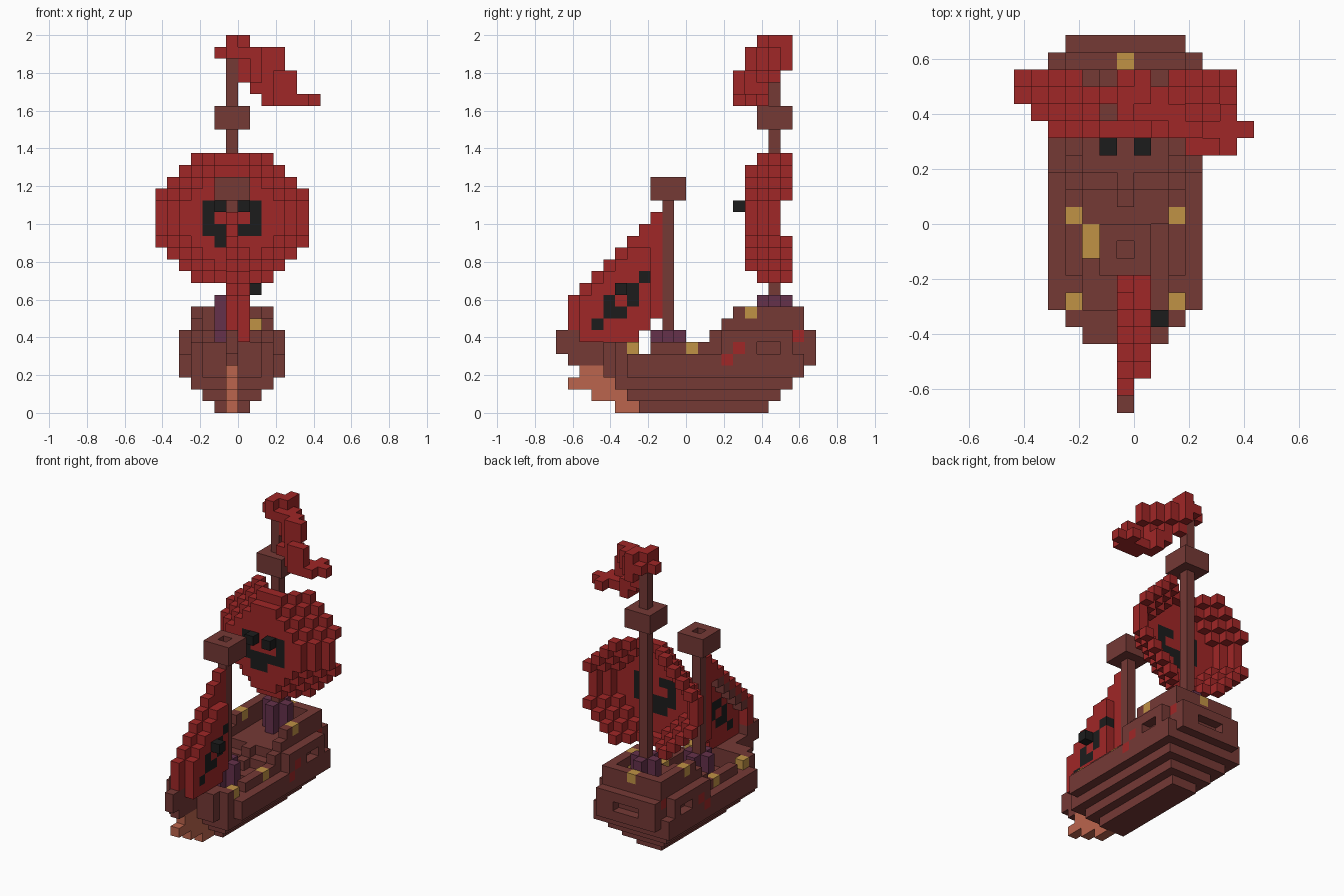
import bpy
import bmesh
from mathutils import Vector

if "Cube" in bpy.data.objects:
    bpy.data.objects.remove(bpy.data.objects["Cube"])

U = 1 / 16                                 # edge of one block
ORIGIN = Vector((-7 * U, -11 * U, 0))      # corner of block (0, 0, 0)
MID = 6                                    # centre column of the ship
MAIN, FORE = 18, 9                         # rows of the two masts


def material(name, rgb):
    m = bpy.data.materials.new(name)
    m.use_nodes = True
    m.diffuse_color = (*rgb, 1)
    bsdf = m.node_tree.nodes["Principled BSDF"]
    bsdf.inputs["Base Color"].default_value = (*rgb, 1)
    bsdf.inputs["Roughness"].default_value = 1
    return m


WOOD = material("dark wood", (.178, .041, .036))
RED = material("red cloth", (.35, .02, .02))
GOLD = material("gold", (.53, .29, .06))
TAN = material("pale wood", (.5, .13, .075))
BLACK = material("black", (.012, .012, .012))
PURPLE = material("purple", (.13, .031, .07))


def box(x0, x1, y0, y1, z0, z1):
    """All blocks in an inclusive range."""
    return {(x, y, z) for x in range(x0, x1 + 1)
            for y in range(y0, y1 + 1) for z in range(z0, z1 + 1)}


def build(name, cells, base, accent=None, marked=()):
    """Skin a set of blocks with their outward faces; marked blocks get the accent."""
    bm = bmesh.new()
    corners = {}

    def vert(p):
        if p not in corners:
            corners[p] = bm.verts.new(ORIGIN + Vector(p) * U)
        return corners[p]

    for c in sorted(cells):
        for axis in range(3):
            for side in (0, 1):
                n = list(c)
                n[axis] += 2 * side - 1
                if tuple(n) in cells:
                    continue
                a, b = (axis + 1) % 3, (axis + 2) % 3
                loop = []
                for da, db in ((0, 0), (1, 0), (1, 1), (0, 1)):
                    p = list(c)
                    p[axis] += side
                    p[a] += da
                    p[b] += db
                    loop.append(vert(tuple(p)))
                face = bm.faces.new(loop if side else loop[::-1])
                face.material_index = int(c in marked)
    mesh = bpy.data.meshes.new(name)
    bm.to_mesh(mesh)
    bm.free()
    mesh.materials.append(base)
    if accent:
        mesh.materials.append(accent)
    ob = bpy.data.objects.new(name, mesh)
    bpy.context.collection.objects.link(ob)
    return ob


# Hull: stepped layers that widen upward, tapering at the bow
hull = set()
for z in range(5):
    for y in range(max(7 - z, 4), 18 + z):
        half = min(z + 1, 4, y - 2, 3 if y == 21 else 4)
        hull |= box(MID - half, MID + half, y, y, z, z)
hull -= box(4, 8, 6, 10, 4, 4)             # sunken main deck
hull |= box(4, 8, 4, 4, 5, 5) | box(3, 9, 5, 5, 5, 5)

# Prow blade
hull |= box(MID, MID, 1, 4, 4, 5) | box(MID, MID, 0, 0, 5, 6) | box(MID, MID, 1, 1, 6, 6)

# Stern castle: raised deck, wide stair, and rails around an open top
hull |= box(4, 8, 13, 20, 5, 5) | box(4, 8, 14, 20, 6, 6)
hull |= box(MID, MID, 12, 12, 5, 5) | box(MID, MID, 13, 13, 6, 6)
hull |= box(3, 9, 20, 20, 5, 8)
for x in (3, 9):
    hull |= box(x, x, 8, 10, 5, 5)         # low rail beside the fore mast
    for z, start in ((5, 12), (6, 13), (7, 14), (8, 15)):
        hull |= box(x, x, start, 20, z, z)

# Raised window frames on the flanks and transom, with recessed openings
for x in (2, 10):
    hull |= box(x, x, 14, 19, 5, 6) - box(x, x, 17, 18, 5, 5)
hull |= box(3, 9, 21, 21, 5, 6) - box(5, 7, 21, 21, 5, 5)
trim = {(x, y, z) for x in (2, 10) for y, z in ((14, 4), (15, 5))}
trim |= {(3, 20, 6), (9, 20, 6)}

# Gold lamps set in the castle rails
lamps = {(3, 16, 8), (9, 16, 8), (MID, 20, 8)}
build("hull", hull - lamps, WOOD, RED, trim)
build("castle_lamps", lamps, GOLD)
build("castle_chest", {(8, 17, 7)}, GOLD)

# Ram under the prow
ram = box(MID, MID, 5, 6, 0, 0) | box(MID, MID, 3, 5, 1, 1)
ram |= box(MID, MID, 1, 4, 2, 2) | box(MID, MID, 2, 3, 3, 3)
build("ram", ram - hull, TAN)

# Deck posts and chest
for side, x in (("right", 3), ("left", 9)):
    for place, y in (("front", 6), ("rear", 11)):
        build(f"{place}_{side}_post", {(x, y, 5)}, GOLD)
build("deck_chest", box(4, 4, 9, 10, 4, 4), GOLD)

# Masts with tall collars and lookout rings
for label, y, foot, top, nest in (("main", MAIN, 7, 29, 24), ("fore", FORE, 4, 18, 18)):
    build(f"{label}_mast", box(MID, MID, y, y, foot, top), WOOD)
    collar = box(MID - 1, MID + 1, y, y, foot, foot + 2)
    collar |= box(MID, MID, y - 1, y + 1, foot, foot + 2)
    build(f"{label}_collar", collar - box(MID, MID, y, y, foot, top), PURPLE)
    ring = box(MID - 1, MID + 1, y - 1, y + 1, nest, nest + 1)
    build(f"{label}_lookout", ring - box(MID, MID, y, y, nest, nest + 1), WOOD)

# Main sail: a round shell whose rim curls back toward the mast
sail, skull = set(), set()
pattern = {1: (-2, -1, 1, 2), 0: (-2, 2), -1: (-2, -1, 0, 1, 2), -2: (-1, 0)}
for dz in range(-5, 6):
    for dx in range(-6, 7):
        ax, az = abs(dx), abs(dz)
        if ax + az > 8:
            continue
        depth = max(0, ax - 4, az - 4, ax + az - 5)
        cell = (MID + dx, 16 + depth, 16 + dz)
        sail.add(cell)
        if dx in pattern.get(dz, ()):
            skull.add(cell)
eyes = {(MID - 1, 15, 17), (MID + 1, 15, 17)}
build("main_sail", sail | eyes, RED, BLACK, skull | eyes)

# Fore sail: triangle with its middle bulging to the left side
emblem = {(7, 11), (5, 10), (6, 10), (4, 9), (6, 9), (4, 8), (5, 8), (3, 7)}
jib, marks = set(), set()
for z in range(6, 17):
    luff = max(z - 8, 2 if z == 6 else 1)
    for y in range(luff, min(z, 8) + 1):
        bulge = z == 6 or (luff < y < 8 and z < 14)
        cell = (MID + bulge, y, z)
        jib.add(cell)
        if (y, z) in emblem:
            marks.add(cell)
nose = {(MID + 2, 5, 10)}
build("fore_sail", jib | nose, RED, BLACK, marks | nose)

# Diagonal stay behind the fore sail
stay = {(MID, z - 7, z) for z in range(9, 14)}
build("fore_stay", stay, WOOD)

# Flag: a ribbon sweeping forward and down from the masthead
flag = box(6, 6, 17, 18, 31, 31) | box(7, 7, 18, 19, 31, 31)
flag |= box(5, 5, 18, 18, 30, 30) | box(6, 7, 17, 19, 30, 30)
for x in range(7, 11):
    flag |= box(x, x, max(25 - x, 16), 26 - x, 29, 30)
for x in range(7, 12):
    near = max(25 - x, 15)
    flag |= box(x, x, near, near, 27 if x > 7 else 28, 28)
flag |= box(8, 9, 16, 17, 27, 27) | box(9, 9, 16, 17, 26, 26)
flag |= box(10, 11, 15, 16, 26, 26) | box(12, 12, 15, 17, 26, 26) | {(13, 16, 26)}
build("flag", flag, RED)
